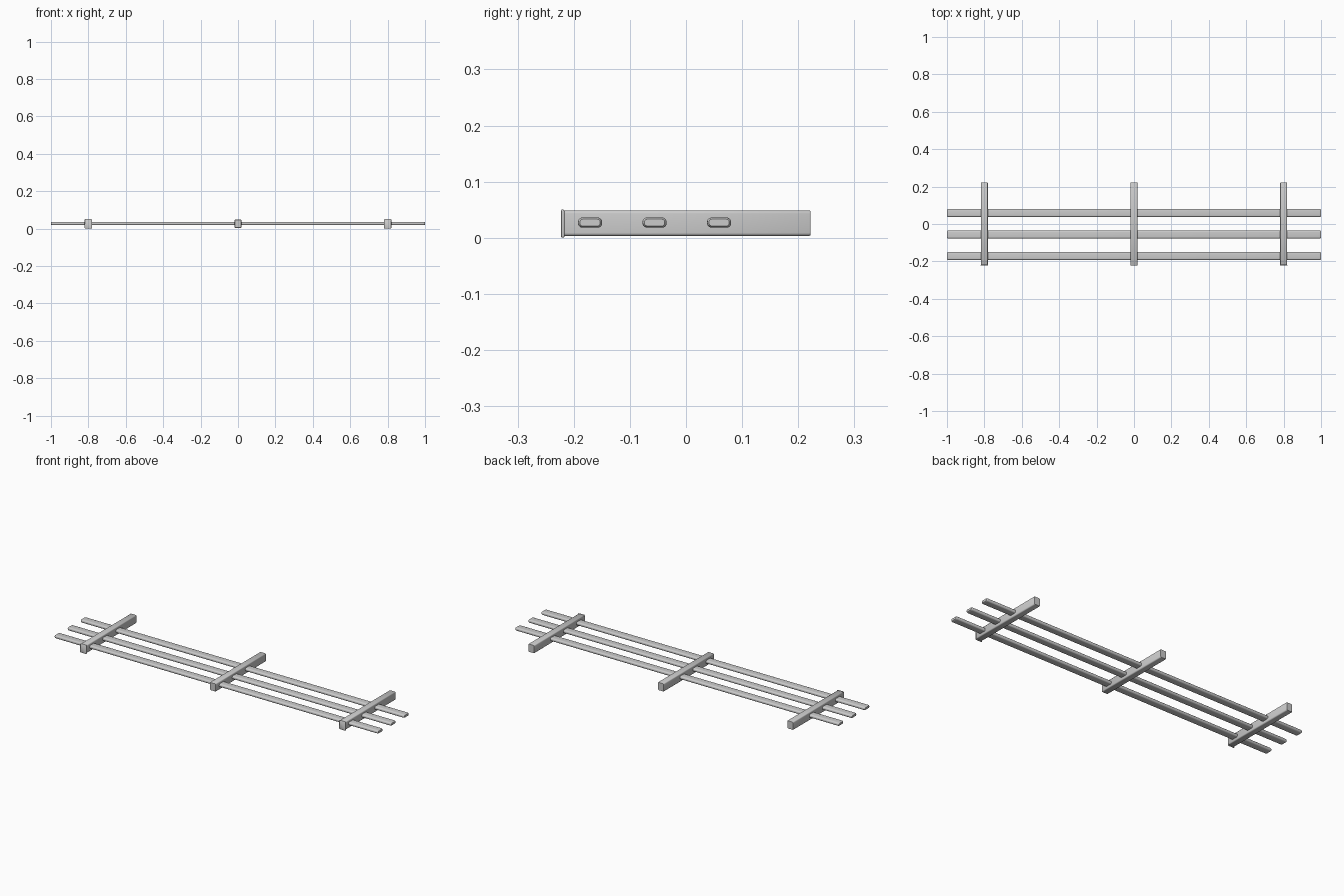
import bpy, bmesh, math

if "Cube" in bpy.data.objects:
    bpy.data.objects.remove(bpy.data.objects["Cube"])


def rounded_rect(w, h, r, n):
    pts = []
    for cx, cy, a0 in ((1, 1, 0), (-1, 1, 90), (-1, -1, 180), (1, -1, 270)):
        for i in range(n + 1):
            a = math.radians(a0 + 90 * i / n)
            pts.append((cx * (w / 2 - r) + r * math.cos(a),
                        cy * (h / 2 - r) + r * math.sin(a)))
    return pts


def loft(name, sections, axis, center):
    """Skin rounded rectangles given as (position, width, height, radius)."""
    bm = bmesh.new()
    rings = []
    for t, w, h, r in sections:
        ring = []
        for u, v in rounded_rect(w, h, r, 5):
            co = (t, u, v) if axis == 'X' else (u, t, v)
            ring.append(bm.verts.new(co))
        rings.append(ring)
    for a, b in zip(rings, rings[1:]):
        for i in range(len(a)):
            j = (i + 1) % len(a)
            bm.faces.new((a[i], a[j], b[j], b[i]))
    bm.faces.new(rings[0])
    bm.faces.new(rings[-1])
    bmesh.ops.recalc_face_normals(bm, faces=bm.faces)
    me = bpy.data.meshes.new(name)
    bm.to_mesh(me)
    bm.free()
    ob = bpy.data.objects.new(name, me)
    bpy.context.collection.objects.link(ob)
    ob.location = center
    bpy.context.view_layer.objects.active = ob
    ob.select_set(True)
    bpy.ops.object.shade_smooth_by_angle(angle=math.radians(35))
    ob.select_set(False)
    return ob


# Long flat rails with softened ends
W, H = 0.043, 0.018
for i, y in enumerate((-0.171, -0.056, 0.059)):
    loft(f"rail_{i + 1}", [
        (-1.0, W - 0.007, H - 0.006, 0.005), (-0.997, W - 0.002, H - 0.002, 0.007),
        (-0.992, W, H, 0.008), (0.992, W, H, 0.008),
        (0.997, W - 0.002, H - 0.002, 0.007), (1.0, W - 0.007, H - 0.006, 0.005)],
        'X', (0, y, 0.027))

# Cross posts; the outer two carry a slightly larger foot plate
for name, x in (("left", -0.8), ("middle", 0.0), ("right", 0.8)):
    loft(f"{name}_post", [
        (-0.222, 0.034, 0.042, 0.005), (-0.219, 0.037, 0.046, 0.006),
        (0.219, 0.037, 0.046, 0.006), (0.222, 0.034, 0.043, 0.005)],
        'Y', (x, 0, 0.026))
    if x:
        loft(f"{name}_foot_plate", [
            (-0.2225, 0.037, 0.047, 0.002), (-0.2215, 0.039, 0.050, 0.003),
            (-0.2185, 0.039, 0.050, 0.003), (-0.2165, 0.037, 0.046, 0.003)],
            'Y', (x, 0, 0.025))
